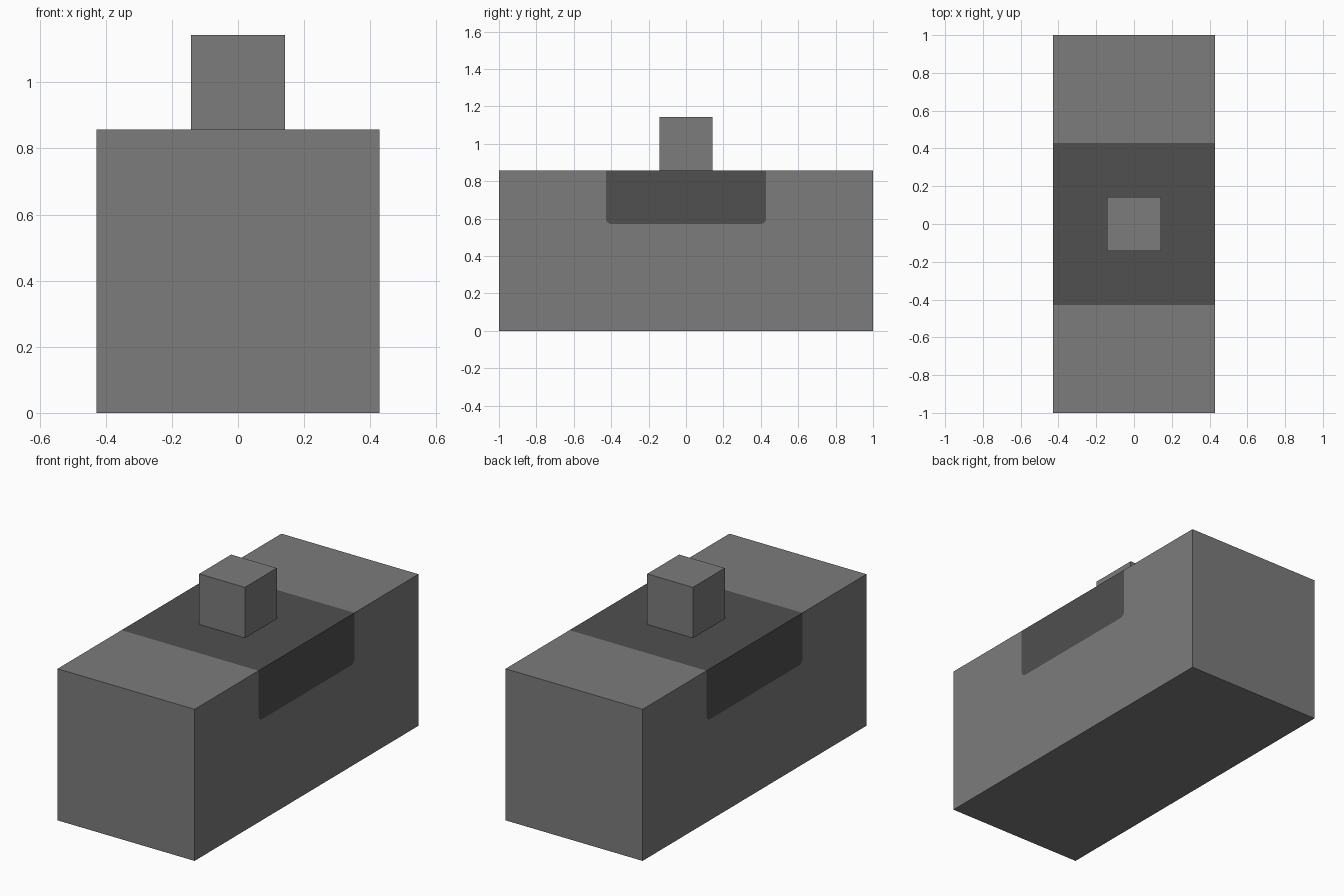
import bpy
import bmesh
from math import sin, cos, pi

cube = bpy.data.objects.get("Cube")
if cube:
    bpy.data.objects.remove(cube, do_unlink=True)


def make_material(name, value):
    mat = bpy.data.materials.new(name)
    mat.use_nodes = True
    color = (value, value, value, 1)
    mat.diffuse_color = color
    mat.node_tree.nodes["Principled BSDF"].inputs["Base Color"].default_value = color
    return mat


def make_object(name, bm, materials):
    bmesh.ops.recalc_face_normals(bm, faces=bm.faces)
    mesh = bpy.data.meshes.new(name)
    bm.to_mesh(mesh)
    bm.free()
    for mat in materials:
        mesh.materials.append(mat)
    obj = bpy.data.objects.new(name, mesh)
    bpy.context.collection.objects.link(obj)
    return obj


grey = make_material("mid grey", 0.2)
dark = make_material("dark grey", 0.08)

HALF_WIDTH, HALF_LENGTH, HEIGHT = 0.4286, 1.0, 0.8571
BAND_HALF, BAND_BOTTOM, RADIUS = 0.4286, 0.5714, 0.03

# Band outline in (y, z): down one side, round the corners, up the other
band = [(-BAND_HALF, HEIGHT)]
for side, start in ((-1, pi), (1, 1.5 * pi)):
    for step in range(7):
        a = start + step * pi / 12
        band.append((side * (BAND_HALF - RADIUS) + RADIUS * cos(a),
                     BAND_BOTTOM + RADIUS + RADIUS * sin(a)))
band.append((BAND_HALF, HEIGHT))
ends = [(HALF_LENGTH, HEIGHT), (HALF_LENGTH, 0),
        (-HALF_LENGTH, 0), (-HALF_LENGTH, HEIGHT)]

# Block with the dark band cut into its sides and top
bm = bmesh.new()
rings = []
for x in (-HALF_WIDTH, HALF_WIDTH):
    band_verts = [bm.verts.new((x, y, z)) for y, z in band]
    end_verts = [bm.verts.new((x, y, z)) for y, z in ends]
    bm.faces.new(band_verts + end_verts)
    bm.faces.new(band_verts).material_index = 1
    rings.append([band_verts[-1]] + end_verts + [band_verts[0]])
left, right = rings
for i in range(len(left)):
    j = (i + 1) % len(left)
    face = bm.faces.new((left[i], left[j], right[j], right[i]))
    face.material_index = 1 if j == 0 else 0
make_object("block", bm, [grey, dark])

# Small cube standing on the band
bm = bmesh.new()
bmesh.ops.create_cube(bm, size=0.2857)
top_cube = make_object("top_cube", bm, [grey])
top_cube.location.z = HEIGHT + 0.2857 / 2
